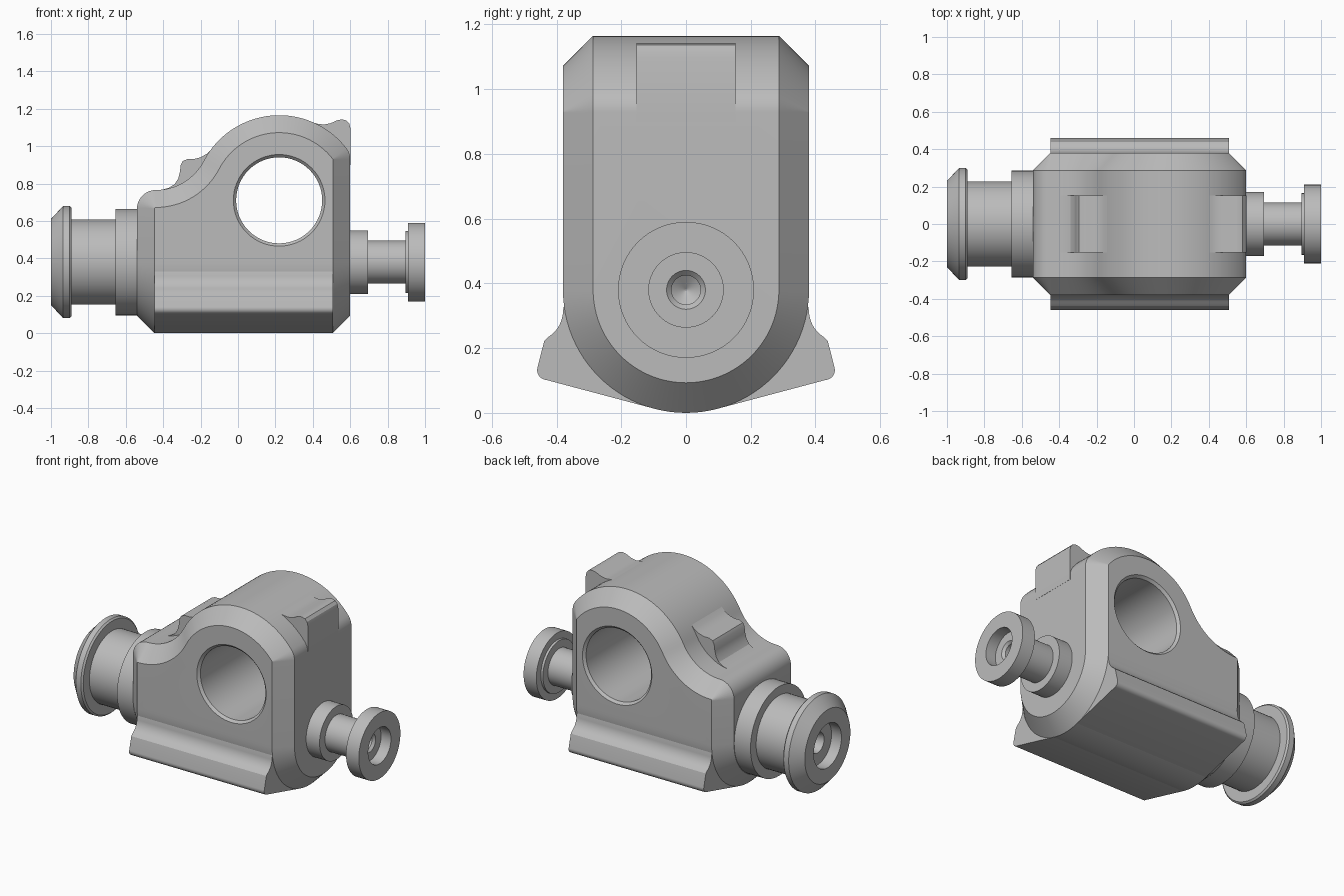
import bpy, bmesh, math
from mathutils import Vector

if "Cube" in bpy.data.objects:
    bpy.data.objects.remove(bpy.data.objects["Cube"])

grey = bpy.data.materials.new("metal grey")
grey.diffuse_color = (0.5, 0.5, 0.5, 1)
grey.use_nodes = True
grey.node_tree.nodes["Principled BSDF"].inputs["Base Color"].default_value = grey.diffuse_color
AXIS_Z = 0.38          # height of the shaft axis
HOLE = (0.22, 0.71)    # x, z of the cross hole
CH = 0.093             # body chamfer


def arc(cx, cz, r, a0, a1, n=12):
    """Points on an arc, angles in degrees."""
    return [(cx + r * math.cos(math.radians(a0 + (a1 - a0) * i / n)),
             cz + r * math.sin(math.radians(a0 + (a1 - a0) * i / n))) for i in range(n + 1)]


def loft(name, loops):
    """Closed solid through matching point loops with flat caps."""
    bm = bmesh.new()
    rings = [[bm.verts.new(p) for p in loop] for loop in loops]
    n = len(rings[0])
    for a, b in zip(rings, rings[1:]):
        for i in range(n):
            j = (i + 1) % n
            bm.faces.new((a[i], a[j], b[j], b[i]))
    bm.faces.new(rings[0])
    bm.faces.new(rings[-1])
    bmesh.ops.recalc_face_normals(bm, faces=bm.faces)
    me = bpy.data.meshes.new(name)
    bm.to_mesh(me)
    bm.free()
    me.materials.append(grey)
    ob = bpy.data.objects.new(name, me)
    bpy.context.collection.objects.link(ob)
    return ob


def lathe(name, profile, along_x=True, n=64):
    """Turned solid from (position on axis, radius) pairs; the ends lie on the axis."""
    def place(t, r, k):
        c, s = r * math.cos(2 * math.pi * k / n), r * math.sin(2 * math.pi * k / n)
        return (t, c, AXIS_Z + s) if along_x else (HOLE[0] + c, t, HOLE[1] + s)
    ob = loft(name, [[place(t, max(r, 0.001), k) for k in range(n)] for t, r in profile])
    return ob


def smooth(ob):
    bpy.ops.object.select_all(action='DESELECT')
    ob.select_set(True)
    bpy.context.view_layer.objects.active = ob
    bpy.ops.object.shade_smooth_by_angle(angle=math.radians(25))


def boolean(ob, cutter, op):
    m = ob.modifiers.new(op, 'BOOLEAN')
    m.object, m.operation, m.solver = cutter, op, 'EXACT'
    bpy.ops.object.select_all(action='DESELECT')
    ob.select_set(True)
    bpy.context.view_layer.objects.active = ob
    bpy.ops.object.modifier_apply(modifier=m.name)
    bpy.data.objects.remove(cutter)


# Housing: humped side outline, inset at both faces for the chamfer
def outline(d):
    p = [(-0.54 + d, -0.2)]
    p += arc(-0.44, 0.665, 0.1 - d, 180, 90, 10)
    p += arc(-0.44, 1.0545, 0.2895 + d, -90, -27.6, 16)
    p += arc(*HOLE, 0.455 - d, 152.4, 37.9, 32)[1:]
    p += arc(0.5, 0.928, 0.1 - d, 37.9, 0, 8)[1:]
    return p + [(0.6 - d, -0.2)]


housing = loft("housing", [[(x, y, z) for x, z in outline(d)] for y, d in
                           ((-0.38, CH), (-0.38 + CH, 0), (0.38 - CH, 0), (0.38, CH))])


# Round underside with chamfered ends; its sides flare above the axis
def trough(x, r):
    return [(x, y, z) for y, z in
            [(-r - 0.03, 1.5)] + arc(0, AXIS_Z, r, 180, 360, 48) + [(r + 0.03, 1.5)]]


boolean(housing, loft("trough", [trough(-0.54, 0.38 - CH), trough(-0.54 + CH, 0.38),
                                 trough(0.6 - CH, 0.38), trough(0.6, 0.38 - CH)]), 'INTERSECT')
# Cross hole with countersunk rims
boolean(housing, lathe("hole", [(-0.4, 0), (-0.4, 0.265), (-0.365, 0.23), (0.365, 0.23),
                                (0.4, 0.265), (0.4, 0)], False), 'DIFFERENCE')
smooth(housing)

# Flared rails along the lower sides
for side, label in ((-1, "front"), (1, "back")):
    prof = [(0, 0.06), (0.0, 0.02), (0.098, 0.013), (0.425, 0.1)]
    prof += arc(0.43, 0.132, 0.03, -75, 14, 6)
    prof += [(0.438, 0.222)]
    prof += arc(0.476, 0.316, 0.096, 238, 180, 8) + [(0.37, 0.36), (0.3, 0.3)]
    smooth(loft(label + "_rail", [[(x, side * y, z) for y, z in prof] for x in (-0.447, 0.507)]))

# Small lugs on the shoulder and on the upper right corner
lugs = {
    "shoulder_lug": [(-0.41, 0.765), (-0.37, 0.777), (-0.34, 0.795), (-0.32, 0.825), (-0.311, 0.86),
                     (-0.306, 0.9), (-0.295, 0.92), (-0.27, 0.931), (-0.235, 0.931), (-0.2, 0.94),
                     (-0.165, 0.96), (-0.13, 0.997), (-0.1, 0.9), (-0.25, 0.75)],
    "corner_lug": [(0.38, 1.135), (0.42, 1.12), (0.46, 1.115), (0.495, 1.122), (0.53, 1.138),
                   (0.555, 1.143), (0.58, 1.137), (0.595, 1.12), (0.601, 1.095), (0.601, 0.9),
                   (0.5, 0.9), (0.38, 1.0)],
}
for name, prof in lugs.items():
    smooth(loft(name, [[(x, y, z) for x, z in prof] for y in (-0.153, 0.153)]))

# Thick left spigot with bevelled cap and stepped end bore
smooth(lathe("left_spigot", [
    (-0.5, 0), (-0.5, 0.285), (-0.655, 0.285), (-0.655, 0.228), (-0.89, 0.228), (-0.89, 0.29),
    (-0.9, 0.3), (-0.935, 0.3), (-1, 0.23), (-1, 0.14), (-0.93, 0.14), (-0.93, 0.065),
    (-0.87, 0.05), (-0.85, 0)]))
# Thin right spigot with disc and stepped end bore
smooth(lathe("right_spigot", [
    (0.55, 0), (0.55, 0.17), (0.695, 0.17), (0.695, 0.115), (0.895, 0.115), (0.895, 0.165),
    (0.91, 0.165), (0.91, 0.21), (1, 0.21), (1, 0.115), (0.93, 0.115), (0.93, 0.06),
    (0.915, 0.045), (0.86, 0.045), (0.83, 0)]))
